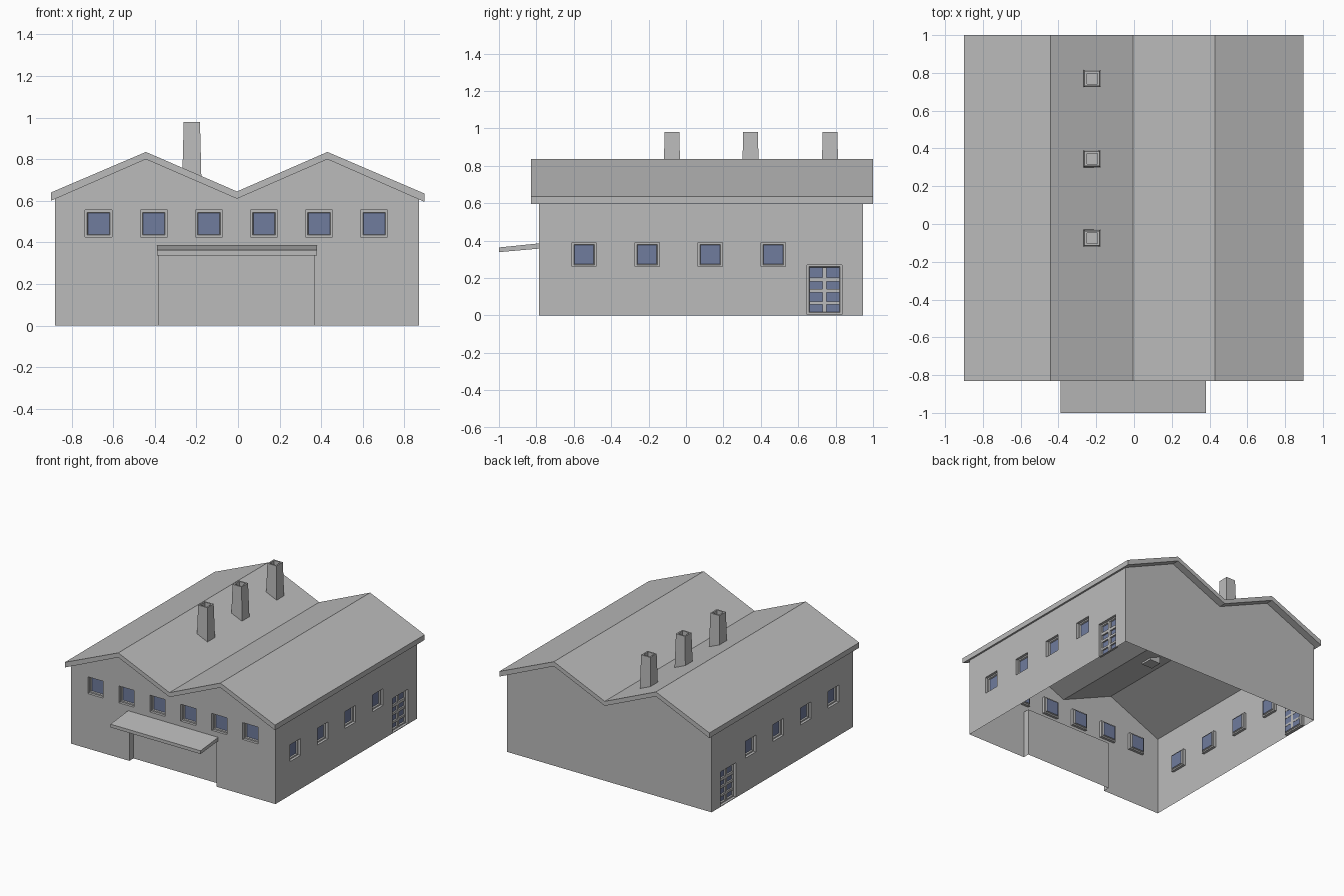
import bpy, bmesh
from mathutils import Vector

cube = bpy.data.objects.get("Cube")
if cube:
    bpy.data.objects.remove(cube, do_unlink=True)


def material(name, color):
    m = bpy.data.materials.new(name)
    m.use_nodes = True
    m.diffuse_color = color
    m.node_tree.nodes["Principled BSDF"].inputs["Base Color"].default_value = color
    return m


GREY = material("plain_grey", (0.5, 0.5, 0.5, 1))
BLUE = material("window_blue", (0.16, 0.20, 0.34, 1))

LEFT, RIGHT, FRONT, BACK = -0.88, 0.87, -0.785, 0.945
RIDGE_L, VALLEY, RIDGE_R = -0.443, -0.005, 0.43


def finish(name, bm):
    me = bpy.data.meshes.new(name)
    bm.to_mesh(me)
    bm.free()
    me.materials.append(GREY)
    me.materials.append(BLUE)
    ob = bpy.data.objects.new(name, me)
    bpy.context.scene.collection.objects.link(ob)
    return ob


def prism(name, rings):
    """Join equal rings of points and cap both ends."""
    bm = bmesh.new()
    rings = [[bm.verts.new(p) for p in r] for r in rings]
    for a, b in zip(rings, rings[1:]):
        for i in range(len(a)):
            j = (i + 1) % len(a)
            bm.faces.new((a[i], a[j], b[j], b[i]))
    bm.faces.new(rings[0][::-1])
    bm.faces.new(rings[-1])
    bmesh.ops.recalc_face_normals(bm, faces=bm.faces[:])
    return finish(name, bm)


# Wall planes: u along the wall, v up, d outward
PLANES = {
    "front": lambda u, v, d=0: Vector((u, FRONT - d, v)),
    "back": lambda u, v, d=0: Vector((u, BACK + d, v)),
    "right": lambda u, v, d=0: Vector((RIGHT + d, u, v)),
    "left": lambda u, v, d=0: Vector((LEFT - d, u, v)),
}


def rect(u, v, hu, hv):
    return [(u - hu, v - hv), (u + hu, v - hv), (u + hu, v + hv), (u - hu, v + hv)]


def wall(side, outline, openings=()):
    at = PLANES[side]
    normal = at(0, 0, 1) - at(0, 0)
    bm = bmesh.new()
    for loop in [outline] + [rect(*o) for o in openings]:
        vs = [bm.verts.new(at(*p)) for p in loop]
        for a, b in zip(vs, vs[1:] + vs[:1]):
            bm.edges.new((a, b))
    bmesh.ops.triangle_fill(bm, use_beauty=True, edges=bm.edges[:], normal=normal)
    bm.normal_update()
    for f in bm.faces:
        if f.normal.dot(normal) < 0:
            f.normal_flip()
    return finish(side + "_wall", bm)


def glazing(name, side, opening):
    """Stepped recess with a blue pane at the back."""
    at = PLANES[side]
    flip = side in ("left", "back")
    u, v, hu, hv = opening
    bm = bmesh.new()
    rings = [[bm.verts.new(at(a, b, d)) for a, b in rect(u, v, hu - s, hv - s)]
             for s, d in ((0, 0), (0, -0.02), (0.01, -0.02), (0.0135, -0.03))]
    faces = []
    for a, b in zip(rings, rings[1:]):
        for i in range(4):
            j = (i + 1) % 4
            faces.append(bm.faces.new((a[i], a[j], b[j], b[i])))
    pane = bm.faces.new(rings[-1])
    pane.material_index = 1
    if flip:
        for f in faces + [pane]:
            f.normal_flip()
    return finish(name, bm)


def bar(name, side, u, v, hu, hv):
    at = PLANES[side]
    return prism(name, [[at(a, b, d) for a, b in rect(u, v, hu, hv)] for d in (-0.032, -0.018)])


# Front wall with gables, windows and entrance notch
DOOR_L, DOOR_R, DOOR_TOP, DOOR_DEPTH = -0.38, 0.365, 0.37, 0.05
gable = [(RIGHT, 0.61), (RIDGE_R, 0.81), (VALLEY, 0.62), (RIDGE_L, 0.81), (LEFT, 0.61)]
notch = [(DOOR_L, 0), (DOOR_L, DOOR_TOP), (DOOR_R, DOOR_TOP), (DOOR_R, 0)]
front_windows = [(-0.67 + 0.265 * i, 0.49, 0.065, 0.065) for i in range(6)]
wall("front", [(LEFT, 0)] + notch + [(RIGHT, 0)] + gable, front_windows)
wall("back", [(LEFT, 0), (RIGHT, 0)] + gable)
for n, o in enumerate(front_windows):
    glazing(f"front_window_{n + 1}", "front", o)

# Recessed entrance panel with its jambs and head
bm = bmesh.new()
outer = [bm.verts.new(PLANES["front"](*p)) for p in notch]
inner = [bm.verts.new(PLANES["front"](*p, -DOOR_DEPTH)) for p in notch]
for i in range(3):
    bm.faces.new((outer[i + 1], outer[i], inner[i], inner[i + 1]))
bm.faces.new(inner[::-1])
finish("entrance_recess", bm)

# Side walls, each with four windows and a glazed door
side_windows = [(-0.545 + 0.337 * i, 0.325, 0.065, 0.065) for i in range(4)]
side_door = (0.74, 0.1375, 0.0935, 0.1325)
side_outline = [(FRONT, 0), (BACK, 0), (BACK, 0.61), (FRONT, 0.61)]
for side in ("left", "right"):
    wall(side, side_outline, side_windows + [side_door])
    for n, o in enumerate(side_windows):
        glazing(f"{side}_window_{n + 1}", side, o)
    glazing(side + "_door", side, side_door)
    bar(side + "_door_upright", side, 0.74, 0.1375, 0.01, 0.119)
    for n, (z, h) in enumerate(((0.067, 0.008), (0.132, 0.009), (0.192, 0.011))):
        bar(f"{side}_door_crossbar_{n + 1}", side, 0.74, z, 0.08, h)

# Double-gabled roof slab
top = [(-0.90, 0.64), (RIDGE_L, 0.835), (VALLEY, 0.645), (RIDGE_R, 0.835), (0.897, 0.635)]
under = [(-0.90, 0.60), (RIDGE_L, 0.80), (VALLEY, 0.61), (RIDGE_R, 0.80), (0.897, 0.595)]
prism("roof", [[(x, y, z) for x, z in top + under[::-1]] for y in (-0.83, 1.0)])

# Sloping canopy over the entrance
canopy = [(-1.0, 0.338), (-1.0, 0.363), (FRONT, 0.385), (FRONT, 0.357)]
prism("canopy", [[(x, y, z) for y, z in canopy] for x in (-0.39, 0.38)])

# Tapered hollow chimneys
for n, y in enumerate((-0.075, 0.345, 0.77)):
    levels = ((0.046, 0.67), (0.045, 0.75), (0.039, 0.98), (0.028, 0.98), (0.028, 0.80))
    prism(f"chimney_{n + 1}", [[(a, b, z) for a, b in rect(-0.222, y, h, h)] for h, z in levels])
